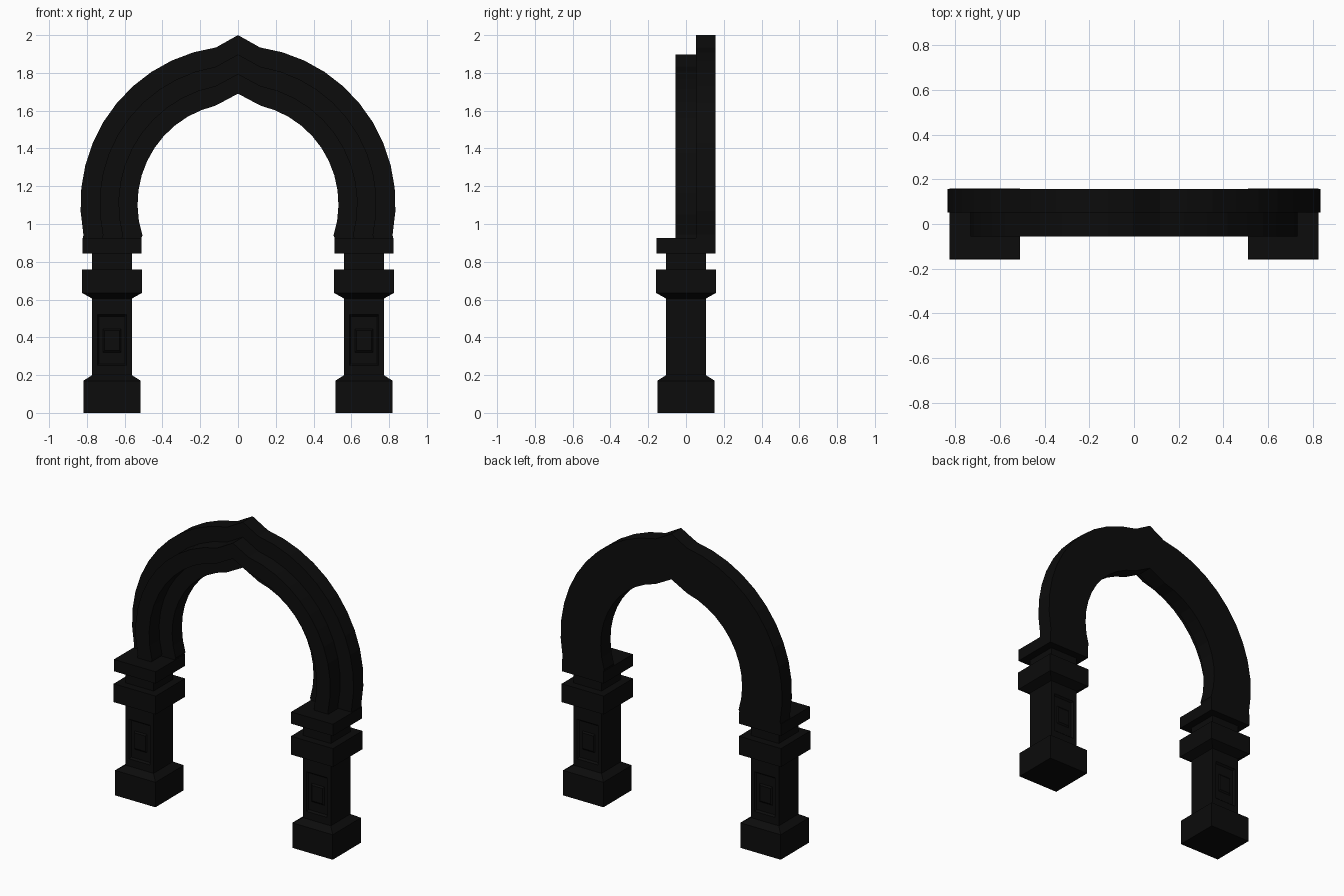
import bpy, bmesh, math

if "Cube" in bpy.data.objects:
    bpy.data.objects.remove(bpy.data.objects["Cube"])

stone = bpy.data.materials.new("black_stone")
stone.diffuse_color = (0.0035, 0.0035, 0.0035, 1)
stone.use_nodes = True
stone.node_tree.nodes["Principled BSDF"].inputs["Base Color"].default_value = stone.diffuse_color

PILLAR_X = 0.667


def finish(name, bm):
    bmesh.ops.recalc_face_normals(bm, faces=bm.faces[:])
    mesh = bpy.data.meshes.new(name)
    bm.to_mesh(mesh)
    bm.free()
    mesh.materials.append(stone)
    obj = bpy.data.objects.new(name, mesh)
    bpy.context.collection.objects.link(obj)
    return obj


def loft(bm, rings, closed_ends=True):
    """Skin consecutive rings of points and cap both ends."""
    loops = [[bm.verts.new(p) for p in ring] for ring in rings]
    n = len(loops[0])
    for a, b in zip(loops, loops[1:]):
        for i in range(n):
            j = (i + 1) % n
            bm.faces.new((a[i], a[j], b[j], b[i]))
    if closed_ends:
        bm.faces.new(loops[0][::-1])
        bm.faces.new(loops[-1])


def square(cx, half, z):
    return [(cx + sx * half, sy * half, z)
            for sx, sy in ((-1, -1), (1, -1), (1, 1), (-1, 1))]


def carve_panel(bm, face, cx):
    """Nested rectangular recess: half width, bottom, top, depth."""
    side = 1 if face.calc_center_median().y > 0 else -1
    y0 = face.calc_center_median().y
    steps = ((0.078, 0.25, 0.52, 0.0), (0.070, 0.26, 0.51, 0.012),
             (0.048, 0.32, 0.445, 0.012), (0.040, 0.33, 0.435, 0.004))
    for half, low, high, depth in steps:
        bmesh.ops.inset_individual(bm, faces=[face], thickness=0.003)
        mid = face.calc_center_median()
        for v in face.verts:
            v.co = (cx + math.copysign(half, v.co.x - mid.x),
                    y0 - side * depth,
                    high if v.co.z > mid.z else low)


# Pillars: stepped square profile of half width and height
profile = [(0.152, 0), (0.152, 0.17), (0.105, 0.20), (0.105, 0.605),
           (0.158, 0.635), (0.158, 0.76), (0.105, 0.76), (0.105, 0.845),
           (0.157, 0.845), (0.157, 0.925)]
for side, label in ((-1, "left"), (1, "right")):
    cx = side * PILLAR_X
    bm = bmesh.new()
    loft(bm, [square(cx, h, z) for h, z in profile])
    bmesh.ops.recalc_face_normals(bm, faces=bm.faces[:])
    shaft = [f for f in bm.faces if abs(f.normal.y) > 0.9
             and 0.35 < f.calc_center_median().z < 0.45]
    for f in shaft:
        carve_panel(bm, f, cx)
    finish(label + "_pillar", bm)

# Arch: paired inner and outer points from the right foot to the pointed crown
STEPS = 11
CENTRE_Z = 1.105
path = [((0.512, 0.87), (0.82, 0.87)), ((0.512, 0.925), (0.82, 0.925))]
for i in range(STEPS + 1):
    k = i / STEPS
    a_in = math.radians(-18 + 95 * k)
    a_out = math.radians(-11 + 93 * k)
    path.append(((0.532 * math.cos(a_in), CENTRE_Z + 0.535 * math.sin(a_in)),
                 (0.834 * math.cos(a_out), CENTRE_Z + 0.838 * math.sin(a_out))))
crown = [((0, 1.69), (0, 2.0))]
mirrored = [((-p[0], p[1]), (-q[0], q[1])) for p, q in reversed(path)]

# Cross-section: full-width back slab with a narrower rib in front
section = [(0, 0.157), (1, 0.157), (1, 0.052), (0.67, 0.052),
           (0.67, -0.055), (0.33, -0.055), (0.33, 0.052), (0, 0.052)]
rings = [[(p[0] + (q[0] - p[0]) * t, y, p[1] + (q[1] - p[1]) * t)
          for t, y in section] for p, q in path + crown + mirrored]
bm = bmesh.new()
loft(bm, rings)
finish("pointed_arch", bm)
